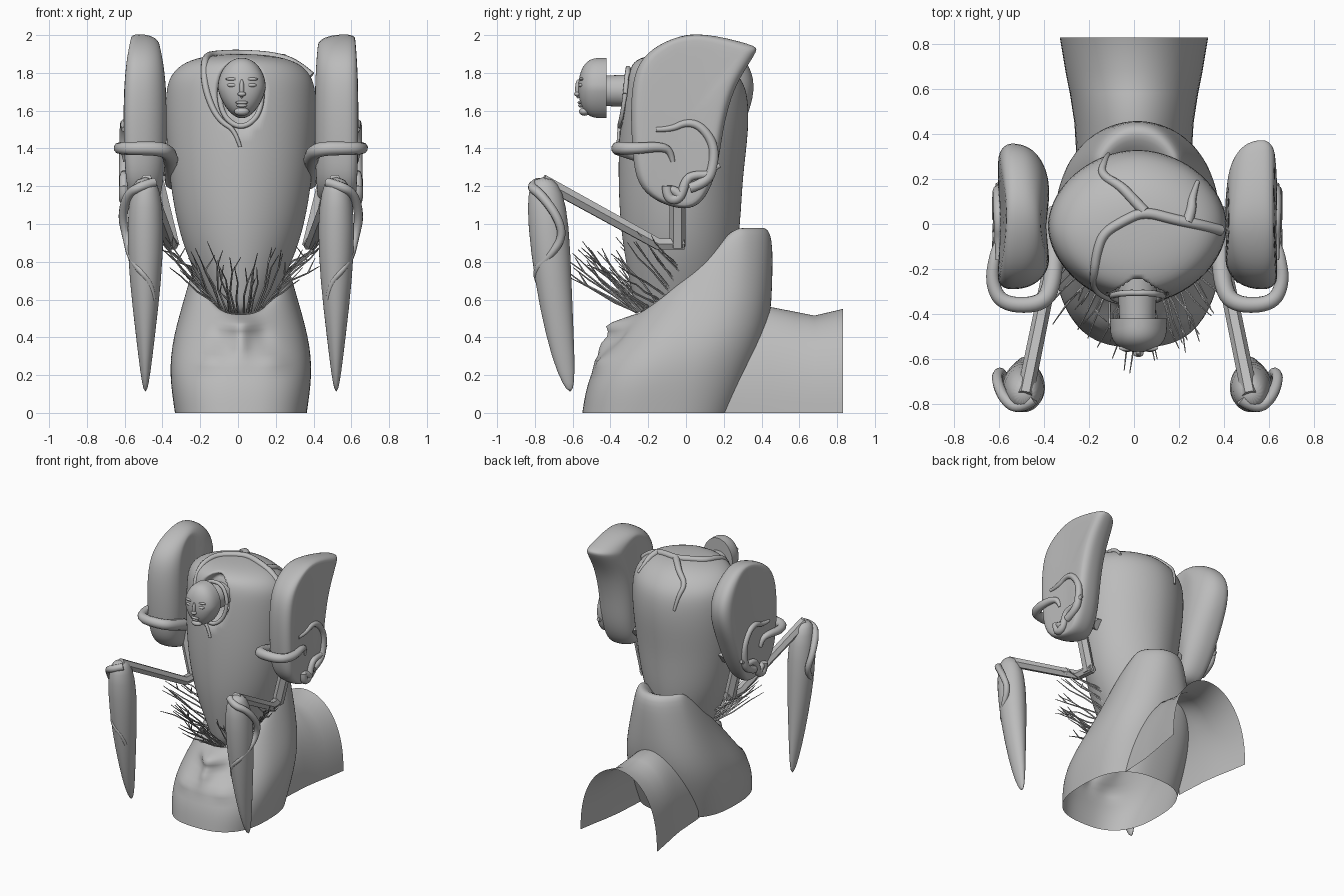
import bpy, bmesh, math, random
from mathutils import Matrix, Vector
from mathutils.bvhtree import BVHTree

random.seed(4)
CX = 0.015  # plane the limbs mirror across
if "Cube" in bpy.data.objects:
    bpy.data.objects.remove(bpy.data.objects["Cube"], do_unlink=True)

grey = bpy.data.materials.new("plain_grey")
grey.use_nodes = True
grey.diffuse_color = (0.5, 0.5, 0.5, 1)
grey.node_tree.nodes["Principled BSDF"].inputs["Base Color"].default_value = (0.5, 0.5, 0.5, 1)


def bake(name, data, subsurf=0):
    """Evaluate mesh or curve data into a finished mesh object."""
    temp = bpy.data.objects.new(name + "_temp", data)
    bpy.context.scene.collection.objects.link(temp)
    if subsurf:
        temp.modifiers.new("smooth", "SUBSURF").levels = subsurf
    graph = bpy.context.evaluated_depsgraph_get()
    mesh = bpy.data.meshes.new_from_object(temp.evaluated_get(graph))
    bpy.data.objects.remove(temp, do_unlink=True)
    mesh.materials.clear()
    mesh.materials.append(grey)
    mesh.shade_smooth()
    mesh.set_sharp_from_angle(angle=math.radians(48))
    obj = bpy.data.objects.new(name, mesh)
    bpy.context.scene.collection.objects.link(obj)
    return obj


def from_bmesh(name, bm, subsurf=0):
    bmesh.ops.recalc_face_normals(bm, faces=bm.faces[:])
    mesh = bpy.data.meshes.new(name)
    bm.to_mesh(mesh)
    bm.free()
    return bake(name, mesh, subsurf)


def loft(name, rings, closed=True, caps=True, subsurf=1):
    bm = bmesh.new()
    rows = [[bm.verts.new(p) for p in r] for r in rings]
    n = len(rows[0])
    for a, b in zip(rows, rows[1:]):
        for i in range(n if closed else n - 1):
            j = (i + 1) % n
            bm.faces.new((a[i], a[j], b[j], b[i]))
    if caps:
        bm.faces.new(rows[0])
        bm.faces.new(rows[-1])
    return from_bmesh(name, bm, subsurf)


def slant(t):
    """Share of the rise from front to back at depth t."""
    return min(1, (1.25 * max(0, t)) ** 1.2)


def ring(cx, hx, yf, yb, zf, zb, e=2.0, n=40):
    """Superellipse section whose height rises from front to back."""
    pts = []
    for i in range(n):
        a = 2 * math.pi * i / n
        c, s = math.cos(a), math.sin(a)
        x = cx + hx * math.copysign(abs(c) ** (2 / e), c)
        y = (yf + yb) / 2 + (yb - yf) / 2 * math.copysign(abs(s) ** (2 / e), s)
        pts.append((x, y, zf + (zb - zf) * slant((y - yf) / (yb - yf))))
    return pts


def tubes(name, paths, radius, tip=0.4, kind="NURBS", sides=3):
    """Round tubes along paths, thinning towards the last point."""
    cu = bpy.data.curves.new(name, "CURVE")
    cu.dimensions = "3D"
    cu.bevel_depth = radius
    cu.bevel_resolution = sides
    cu.use_fill_caps = True
    for path in paths:
        sp = cu.splines.new(kind)
        sp.points.add(len(path) - 1)
        for i, (p, co) in enumerate(zip(sp.points, path)):
            p.co = (*co, 1)
            p.radius = 1 + (tip - 1) * (i / (len(path) - 1)) ** 2
        if kind == "NURBS":
            sp.order_u = 3
            sp.use_endpoint_u = True
            sp.resolution_u = 6
    return bake(name, cu)


def blobs(name, items):
    """Several ellipsoids, each given as centre and radii, in one object."""
    bm = bmesh.new()
    for centre, size in items:
        m = Matrix.Translation(centre) @ Matrix.Diagonal((*size, 1))
        bmesh.ops.create_uvsphere(bm, u_segments=28, v_segments=18, radius=1, matrix=m)
    return from_bmesh(name, bm)


# Egg-shaped torso
torso_rows = [(0.5, 0.13, -0.25, 0.15), (0.6, 0.17, -0.28, 0.2), (0.8, 0.275, -0.32, 0.26),
              (1.0, 0.34, -0.35, 0.29), (1.25, 0.38, -0.36, 0.3), (1.5, 0.4, -0.355, 0.335),
              (1.7, 0.4, -0.34, 0.33), (1.79, 0.375, -0.325, 0.28), (1.86, 0.3, -0.295, 0.2),
              (1.893, 0.17, -0.2, 0.1), (1.9, 0.04, -0.08, 0.02)]
torso = loft("torso", [ring(CX, hx, f, b, z, z, 1.88) for z, hx, f, b in torso_rows], subsurf=2)
skin = BVHTree.FromPolygons([v.co.copy() for v in torso.data.vertices],
                            [p.vertices[:] for p in torso.data.polygons])
# Hollow behind the small head
for v in torso.data.vertices:
    gap = 1 - ((v.co.x - CX) / 0.13) ** 2 - ((v.co.z - 1.7) / 0.175) ** 2
    if v.co.y < 0 and gap > 0:
        v.co.y += 0.09 * min(1, 3 * gap)


def snap(path, lift=0.004):
    out = []
    for p in path:
        loc, normal = skin.find_nearest(Vector(p))[:2]
        out.append(loc + normal * lift)
    return out


# Slanted collar and open-bottomed base
base_rows = [(0.35, -0.55, 0.27, 0, 0, 2.6), (0.38, -0.53, 0.37, 0.14, 0.25, 2.6),
             (0.365, -0.475, 0.45, 0.27, 0.46, 2.5), (0.29, -0.37, 0.46, 0.41, 0.74, 2.3),
             (0.235, -0.29, 0.46, 0.51, 0.98, 2.1), (0.21, -0.25, 0.38, 0.53, 0.99, 2),
             (0.16, -0.22, 0.26, 0.49, 0.88, 2)]
base = loft("base_collar", [ring(CX, h, f, b, zf, zb, e) for h, f, b, zf, zb, e in base_rows],
            caps=False, subsurf=2)
# Upturned nose, cheeks and closed eyelids swelling out of the base: x, z, widths, height
swellings = [(0, 0.465, 0.085, 0.04, 0.09), (0, 0.37, 0.045, 0.06, 0.05), (0, 0.27, 0.09, 0.04, 0.015),
             (-0.17, 0.27, 0.08, 0.035, 0.025), (0.17, 0.27, 0.08, 0.035, 0.025),
             (-0.12, 0.4, 0.05, 0.05, -0.02), (0.12, 0.4, 0.05, 0.05, -0.02)]
for v in base.data.vertices:
    if v.co.y < -0.22:
        for x, z, wx, wz, amount in swellings:
            v.co.y -= amount * math.exp(-((v.co.x - CX - x) / wx) ** 2 - ((v.co.z - z) / wz) ** 2)

# Arched tail, open at the end and below
tail_rows = [(0.2, 0.25, 0.5), (0.45, 0.265, 0.56), (0.58, 0.285, 0.535),
             (0.68, 0.305, 0.515), (0.83, 0.33, 0.55)]
arch = [math.pi * i / 40 for i in range(41)]
loft("tail_arch", [[(h * math.cos(a), y, top * max(0, math.sin(a)) ** 0.85) for a in arch]
                   for y, h, top in tail_rows], closed=False, caps=False, subsurf=0)

# Small mask-like head with a flat back
hx = CX + 0.005
bm = bmesh.new()
bmesh.ops.create_uvsphere(bm, u_segments=40, v_segments=28, radius=1)
for v in bm.verts:
    x, y, z = v.co
    depth = -0.43 - 0.14 * abs(y) ** 0.6 if y < 0 else -0.42
    v.co = (hx + x * 0.127 * (1 - 0.22 * max(0, -z)), depth, 1.72 + z * 0.16)
from_bmesh("small_head", bm)
blobs("face_nose", [((hx, -0.571, 1.715), (0.013, 0.016, 0.05)), ((hx, -0.576, 1.688), (0.022, 0.016, 0.013))])
blobs("face_lips", [((hx, -0.56, 1.643), (0.034, 0.014, 0.009)), ((hx, -0.556, 1.627), (0.028, 0.015, 0.01))])
blobs("face_chin", [((hx, -0.538, 1.595), (0.04, 0.028, 0.022))])
blobs("face_eyes", [((hx + s * 0.05, -0.555, 1.735), (0.028, 0.014, 0.011)) for s in (-1, 1)])
blobs("face_brows", [((hx + s * 0.05, -0.552, 1.767), (0.036, 0.014, 0.009)) for s in (-1, 1)])

# Neck rod joining the head to the torso
bm = bmesh.new()
neck = Matrix.Translation((CX, -0.33, 1.705)) @ Matrix.Rotation(math.pi / 2, 4, "X")
bmesh.ops.create_cone(bm, cap_ends=True, segments=32, radius1=0.09, radius2=0.08, depth=0.2, matrix=neck)
from_bmesh("neck_rod", bm)

# Vines creeping over the torso
rim = [(CX + 0.135 * math.cos(a), -0.4, 1.7 + 0.18 * math.sin(a))
       for a in (2 * math.pi * i / 24 for i in range(25))]
tubes("head_opening_rim", [snap(rim, 0)], 0.014, tip=1)
tubes("torso_vines", [snap(p) for p in (
    [(0.42, -0.03, 1.8), (0.33, 0, 1.9), (0.2, 0.03, 2), (0.05, 0.07, 2), (-0.05, 0.02, 2),
     (-0.15, -0.04, 2), (-0.19, -0.14, 2), (-0.2, -0.25, 1.9), (-0.21, -0.35, 1.75),
     (-0.17, -0.4, 1.62), (-0.1, -0.4, 1.54), (-0.02, -0.4, 1.5), (0.01, -0.4, 1.41)],
    [(0.05, 0.07, 2), (-0.02, 0.15, 2), (-0.07, 0.21, 1.95), (-0.17, 0.26, 1.85),
     (-0.15, 0.34, 1.75), (-0.13, 0.36, 1.63)],
    [(0.27, 0.02, 2), (0.29, 0.09, 1.95), (0.28, 0.14, 1.9), (0.31, 0.22, 1.8)])], 0.024)

# Bristles around the front of the collar
hairs = []
for i in range(38):
    a = math.radians(-170 + 160 * i / 37 + random.uniform(-3, 3))
    side = abs(math.cos(a))
    root = Vector((CX + 0.21 * math.cos(a), 0.06 + 0.32 * math.sin(a), 0))
    root.z = 0.53 + 0.45 * slant((root.y + 0.26) / 0.64)
    lean = Vector((0.28 * math.cos(a), -0.42 + 0.22 * side, random.uniform(0.15, 0.48 - 0.2 * side)))
    lean *= random.uniform(0.65, 1.05)
    path = [root]
    for t in (0.35, 0.7, 1):
        path.append(root + lean * t + Vector([random.uniform(-0.016, 0.016) for _ in range(3)]))
    hairs.append(path)
    if i % 2:
        hairs.append([path[2], path[2] + Vector((random.uniform(-0.06, 0.06), -0.05, 0.08))])
tubes("collar_bristles", hairs, 0.006, tip=0.35, kind="POLY", sides=0)

# Shoulder pods share a front edge; the left flares to a tip behind, the right is rounded
pod_front = [(-0.08, 1.985), (-0.21, 1.91), (-0.28, 1.8), (-0.295, 1.6), (-0.285, 1.4),
             (-0.27, 1.24), (-0.2, 1.14), (-0.06, 1.08), (0.05, 1.08), (0.12, 1.16)]
pod_backs = {"left": [(0.17, 1.3), (0.195, 1.5), (0.24, 1.68), (0.3, 1.8), (0.385, 1.925), (0.37, 1.945), (0.08, 2.02)],
             "right": [(0.2, 1.3), (0.27, 1.45), (0.34, 1.6), (0.37, 1.74), (0.33, 1.86), (0.22, 1.96), (0.08, 2.02)]}
pod_taper = {"left": 0.14, "right": 0.35}
# Sideways offset and scale of each slice, giving a lens seen from above
pod_slices = [(-0.118, 0.45), (-0.113, 0.62), (-0.085, 0.82), (-0.03, 0.96), (0.03, 1),
              (0.08, 1), (0.112, 0.9), (0.118, 0.75)]


def pod_slice(side, dx, k):
    pts = []
    for y, z in pod_front + pod_backs[side]:
        width = 1 - pod_taper[side] * (abs(z - 1.54) / 0.47) ** 3
        pts.append((0.507 + dx * width, -0.03 + (y + 0.03) * k, 1.54 + (z - 1.54) * (k + 3) / 4))
    return pts


# Mirrored arms, spikes and their vines
spike_rows = [(1.25, 0.045, -0.8, -0.71), (1.18, 0.08, -0.84, -0.65), (1.0, 0.102, -0.84, -0.617),
              (0.7, 0.086, -0.803, -0.605), (0.4, 0.05, -0.742, -0.593), (0.2, 0.026, -0.68, -0.587),
              (0.11, 0.008, -0.625, -0.6)]
for s, side in ((1, "left"), (-1, "right")):
    def flip(path):
        return [(CX + s * x, y, z) for x, y, z in path]

    loft(side + "_shoulder_pod", [flip(pod_slice(side, dx, k)) for dx, k in pod_slices], subsurf=2)
    tubes(side + "_arm_post", [flip([(0.45, -0.045, 1.25), (0.36, -0.045, 0.88)])], 0.042, 1, "POLY", 1)
    tubes(side + "_arm_rod", [flip([(0.36, -0.01, 0.895), (0.375, -0.15, 0.895), (0.5, -0.76, 1.23)])],
          0.034, 1.1, "POLY", 1)
    loft(side + "_spike", [ring(CX + s * 0.505, h, f, b, z, z, 2, 20) for z, h, f, b in spike_rows])
    tubes(side + "_pod_band", [flip([(0.36, 0.06, 1.22), (0.37, -0.08, 1.31), (0.375, -0.26, 1.37),
                                     (0.42, -0.36, 1.4), (0.6, -0.36, 1.4), (0.65, -0.26, 1.4),
                                     (0.635, -0.14, 1.41), (0.615, -0.08, 1.39), (0.61, -0.07, 1.33)])],
          0.042, 0.3)
    tubes(side + "_pod_vines", [flip([(0.618, y, z) for y, z in p]) for p in (
        [(0.02, 1.19), (0.11, 1.22), (0.145, 1.3), (0.15, 1.42), (0.08, 1.52), (0, 1.54), (-0.08, 1.5), (-0.16, 1.5)],
        [(-0.1, 1.2), (-0.1, 1.13), (-0.03, 1.13), (0, 1.24), (0.05, 1.26), (0.12, 1.26), (0.15, 1.3), (0.18, 1.31)],
        [(-0.03, 1.15), (-0.08, 1.2), (-0.12, 1.18)])], 0.028, 0.45)
    tubes(side + "_spike_vine", [flip([(0.46, -0.78, 1.22), (0.53, -0.83, 1.2), (0.6, -0.77, 1.16),
                                       (0.63, -0.68, 1.04), (0.605, -0.65, 0.93), (0.585, -0.72, 0.83),
                                       (0.54, -0.8, 0.76), (0.47, -0.78, 0.68), (0.46, -0.75, 0.6)])], 0.026)
